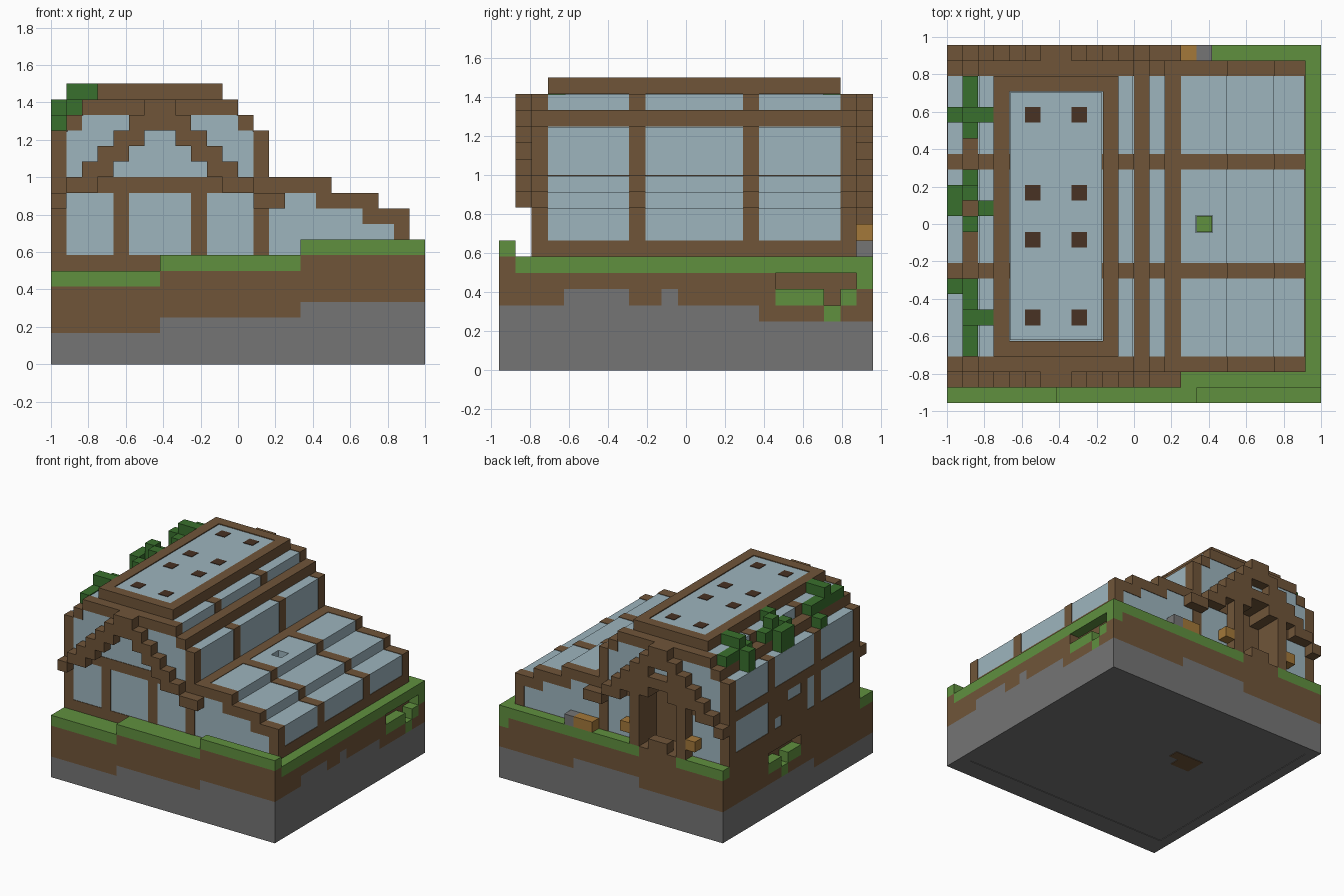
import bpy
import bmesh

default = bpy.data.objects.get("Cube")
if default:
    bpy.data.objects.remove(default, do_unlink=True)

CELL = 1 / 12          # the whole model sits on a grid of blocks
MID_X, MID_Y = 12, 11.5


def material(name, hex_colour):
    """One flat material from a display colour, converted to linear."""
    channels = [int(hex_colour[i:i + 2], 16) / 255 for i in range(0, 6, 2)]
    linear = [((c + 0.055) / 1.055) ** 2.4 for c in channels] + [1.0]
    mat = bpy.data.materials.new(name)
    mat.use_nodes = True
    mat.diffuse_color = linear
    mat.node_tree.nodes["Principled BSDF"].inputs["Base Color"].default_value = linear
    return mat


WOOD = material("brown wood and soil", "705539")
GRASS = material("grass green", "60903f")
GLASS = material("pale glass", "9db5be")
STONE = material("grey stone", "757575")
LEAF = material("dark leaf green", "39702d")
LAMP = material("lantern amber", "a3783a")
DARK = material("dark opening", "483223")


def part(name, mat, boxes, inset=0.0):
    """Make one object from boxes given as (x0, x1, y0, y1, z0, z1) in blocks."""
    bm = bmesh.new()
    for x0, x1, y0, y1, z0, z1 in boxes:
        corners = []
        for z in (z0 + inset, z1 - inset):
            for x, y in ((x0 + inset, y0 + inset), (x1 - inset, y0 + inset),
                         (x1 - inset, y1 - inset), (x0 + inset, y1 - inset)):
                corners.append(bm.verts.new(((x - MID_X) * CELL, (y - MID_Y) * CELL, z * CELL)))
        low, high = corners[:4], corners[4:]
        bm.faces.new(low[::-1])
        bm.faces.new(high)
        for i in range(4):
            j = (i + 1) % 4
            bm.faces.new((low[i], low[j], high[j], high[i]))
    mesh = bpy.data.meshes.new(name)
    bm.to_mesh(mesh)
    bm.free()
    mesh.materials.append(mat)
    obj = bpy.data.objects.new(name, mesh)
    bpy.context.collection.objects.link(obj)
    return obj


def both_ends(boxes):
    """Repeat boxes on the opposite gable."""
    return boxes + [(a, b, 24 - d, 24 - c, e, f) for a, b, c, d, e, f in boxes]


# Ground: stone, soil and grass gathered column by column
stone, soil, grass = [], [], []


def ground(x0, x1, y0, y1, rock, earth, turf):
    stone.append((x0, x1, y0, y1, 0, rock))
    soil.append((x0, x1, y0, y1, rock, earth))
    if turf > earth:
        grass.append((x0, x1, y0, y1, earth, turf))


def hollow(x, y0, y1, dip):
    """A mossy pocket dug into a side wall of the ground."""
    stone.append((x, x + 1, y0, y1, 0, 3))
    for y in range(y0, y1):
        floor = 3 if y == dip else 4
        if floor > 3:
            soil.append((x, x + 1, y, y + 1, 3, floor))
        grass.append((x, x + 1, y, y + 1, floor, floor + 1))


# Front strip rises in three steps
ground(0, 7, 0, 2, 2, 5, 6)
ground(7, 16, 0, 2, 3, 6, 7)
ground(16, 24, 0, 1, 4, 7, 8)
ground(16, 23, 1, 2, 4, 6, 7)

# Right edge with uneven stone
for start, end, rock in ((1, 4, 4), (4, 8, 5), (8, 10, 4), (10, 11, 5), (11, 16, 4), (16, 17, 3)):
    ground(23, 24, start, end, rock, 6, 7)
hollow(23, 17, 22, 20)
grass.append((23, 24, 17, 22, 6, 7))
ground(23, 24, 22, 23, 3, 5, 7)

# Left edge
for start, end, rock in ((2, 9, 2), (9, 11, 3), (16, 22, 3)):
    ground(0, 1, start, end, rock, 7, 7)
hollow(0, 11, 16, 13)
soil.append((0, 1, 11, 16, 6, 7))

# Back edge, bare in front of the door
ground(0, 5, 22, 23, 3, 6, 7)
ground(5, 9, 22, 23, 3, 7, 7)
ground(9, 16, 22, 23, 4, 6, 7)
ground(16, 23, 22, 23, 3, 6, 7)

# Core under the house, with a soil patch showing underneath
stone.append((1, 23, 2, 22, 0.05, 2))
soil.append((1, 23, 2, 22, 2, 7))
part("bottom_soil_patch", WOOD, [(7, 9, 13, 15, 0, 0.1), (8, 10, 14, 15, 0, 0.1)])
part("stone_base", STONE, stone)
part("soil_layer", WOOD, soil)
part("grass_layer", GRASS, grass)

# Glass bodies, set slightly behind the timber
part("hall_glass", GLASS, [
    (0, 14, 2, 20, 6, 15), (0, 4.5, 19, 22, 6, 15), (9.5, 14, 19, 22, 6, 15),
    (0, 14, 19, 22, 13.5, 15), (1, 13, 2, 22, 14, 16), (2, 12, 2, 22, 15, 17),
    (4, 10, 4, 20, 16, 18)], inset=0.05)
part("lean_to_glass", GLASS, [
    (13, 23, 2, 22, 6, 10), (13, 21, 2, 22, 6, 11),
    (13, 16, 2, 22, 9, 12), (17, 18, 2, 22, 9, 12),
    (13, 18, 2, 11, 9, 12), (13, 18, 12, 22, 9, 12)], inset=0.05)
part("roof_hole_plant", GRASS, [(16, 17, 11, 12, 10.9, 11.05)])

# Gable frames: corner posts, tie beam and stepped rim
part("gable_frames", WOOD, both_ends([
    (0, 1, 2, 3, 7, 15), (13, 14, 2, 3, 7, 15),
    (1, 2, 2, 3, 15, 16), (12, 13, 2, 3, 15, 16), (2, 12, 2, 3, 16, 17)]))
part("front_window_posts", WOOD, [(x, x + 1, 2, 3, 7, 11) for x in (4, 9)])
part("tie_beams", WOOD, [(0, 14, 2, 3, 11, 12), (0, 4, 21, 22, 11, 12), (10, 14, 21, 22, 11, 12)])

# Stepped rafters standing proud of both gables
rafters = []
for x in range(15):
    d = max(min(x, 13 - x), 0)
    rafters.append((x, x + 1, 1, 2, 9 + d if d > 1 else 10 + d, 11 + d))
part("gable_rafters", WOOD, both_ends(rafters))

# Cross ribs over hall and lean-to
ribs = []
for y in (8, 15):
    for x0, x1, top in ((0, 14, 15), (1, 13, 16), (2, 12, 17), (14, 18, 12), (14, 21, 11), (14, 23, 10)):
        ribs.append((x0, x1, y, y + 1, 7, top))
part("cross_ribs", WOOD, ribs)

# Long beams, left wall rails and the flat roof rim
part("long_beams", WOOD, [(x, x + 1, 2, 22, 15, 16) for x in (1, 12)])
part("left_wall_rails", WOOD, [(0, 1, 2, 22, z, z + 1) for z in (7, 11)])
part("roof_rim", WOOD, [(3, 4, 3, 21, 17, 18), (10, 11, 3, 21, 17, 18),
                        (4, 10, 3, 4, 17, 18), (4, 10, 20, 21, 17, 18)])
part("left_wall_boards", WOOD, [(0, 1, 10, 11, 8, 11), (0, 1, 11, 13, 8, 10),
                                (0, 1, 13, 14, 8, 11), (0, 1, 14, 15, 9, 11)])

# Lean-to end frames, sill and top beam
part("lean_to_frames", WOOD, both_ends([
    (14, 18, 2, 3, 11, 12), (17, 21, 2, 3, 10, 11), (20, 23, 2, 3, 9, 10), (22, 23, 2, 3, 7, 9)]))
part("lean_to_beams", WOOD, [(22, 23, 2, 22, 7, 8), (14, 15, 2, 22, 11, 12)])

# Roof vents
part("roof_vents", DARK, [(x, x + 1, y, y + 1, 17.9, 18.0)
                          for x in (5, 8) for y in (5, 10, 13, 18)])

# Back porch: posts, stepped arch, door board and step
part("porch_arch", WOOD, [(4, 5, 20, 23, 7, 13), (9, 10, 20, 23, 7, 13), (5, 9, 20, 23, 13, 14),
                          (5, 6, 20, 23, 12, 13), (8, 9, 20, 23, 12, 13)])
part("back_door", WOOD, [(5, 9, 19.9, 20.3, 7, 13)])
part("porch_step", WOOD, [(6, 8, 22, 23, 7, 8)])
part("porch_lanterns", LAMP, [(x, x + 1, 22, 23, 8, 9) for x in (3, 10)])
part("amber_crate", LAMP, [(14, 16, 22, 23, 7, 8)])
part("stone_block", STONE, [(16, 17, 22, 23, 7, 8)])

# Climbing leaves resting on the left roof steps
leaves = []
for x, rows in ((0, (18, 13, 12, 7)), (1, (20, 19, 18, 17, 14, 13, 11, 7, 6, 5, 4, 3)), (2, (18, 12, 5))):
    for y in rows:
        tall = 2 if x < 2 and y in (18, 13, 12, 5) else 1
        leaves.append((x, x + 1, y, y + 1, 15 + x, 15 + x + tall))
part("climbing_leaves", LEAF, leaves)
